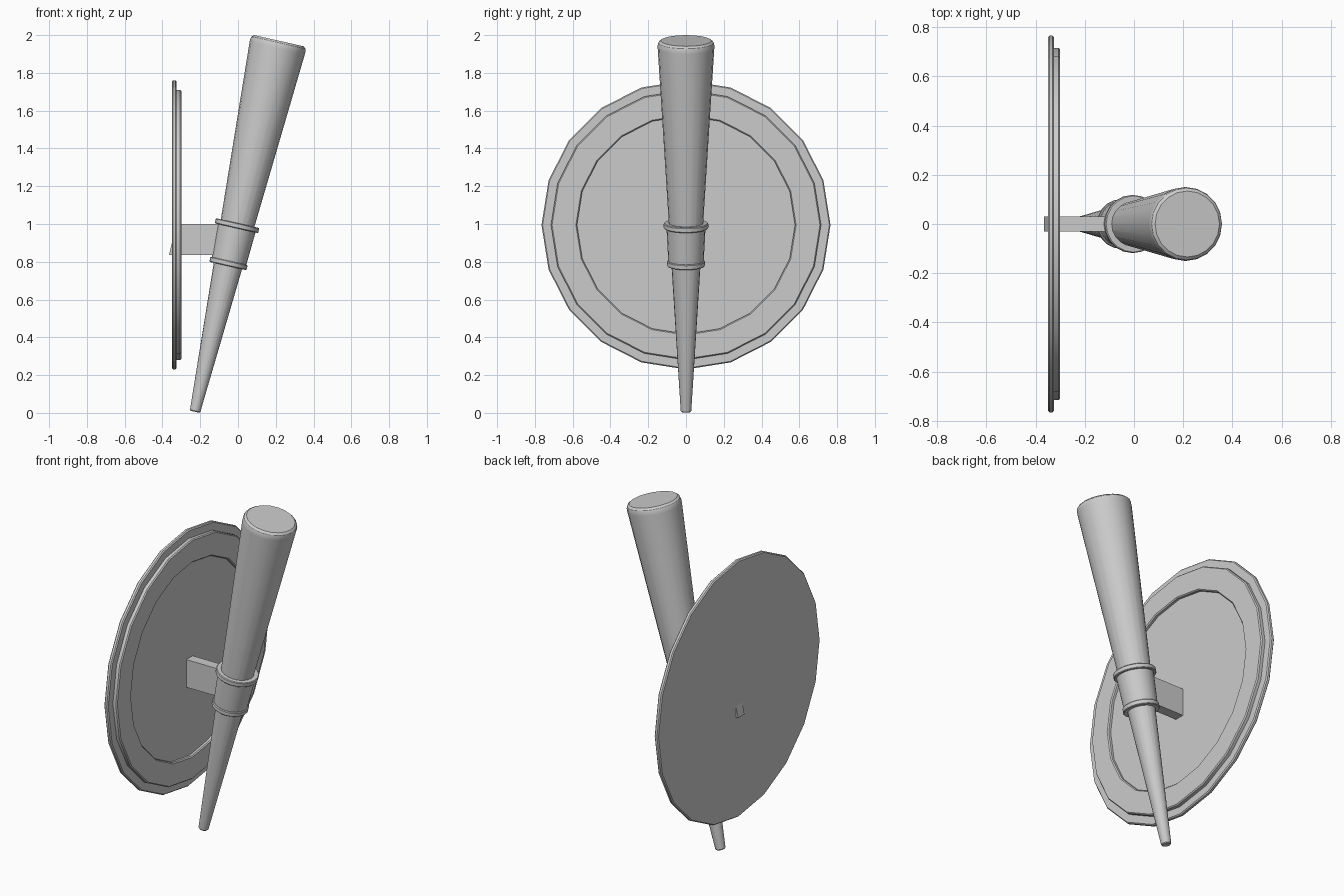
import bpy, bmesh, math
from mathutils import Matrix, Vector

if "Cube" in bpy.data.objects:
    bpy.data.objects.remove(bpy.data.objects["Cube"])

TILT = math.radians(12.75)
SIDES = 20


def finish(name, bm):
    bmesh.ops.recalc_face_normals(bm, faces=bm.faces)
    me = bpy.data.meshes.new(name)
    bm.to_mesh(me)
    bm.free()
    ob = bpy.data.objects.new(name, me)
    bpy.context.collection.objects.link(ob)
    bpy.ops.object.select_all(action='DESELECT')
    bpy.context.view_layer.objects.active = ob
    ob.select_set(True)
    bpy.ops.object.shade_smooth_by_angle(angle=math.radians(30))
    return ob


def lathe(name, profile, matrix, closed=False):
    """Turn (radius, height) points around local z; open ends get capped."""
    bm = bmesh.new()
    rings = []
    for r, h in profile:
        rings.append([bm.verts.new((r * math.cos(a), r * math.sin(a), h))
                      for a in (math.tau * i / SIDES for i in range(SIDES))])
    pairs = list(zip(rings, rings[1:]))
    if closed:
        pairs.append((rings[-1], rings[0]))
    for lo, hi in pairs:
        for i in range(SIDES):
            j = (i + 1) % SIDES
            bm.faces.new((lo[i], lo[j], hi[j], hi[i]))
    if not closed:
        bm.faces.new(rings[0])
        bm.faces.new(rings[-1])
    bm.transform(matrix)
    return finish(name, bm)


# stepped round wall plate with a recessed centre
lathe("wall_plate",
      [(.759, -.35), (.765, -.344), (.765, -.331), (.759, -.325),
       (.715, -.325), (.715, -.306), (.709, -.30), (.583, -.30),
       (.577, -.306), (.577, -.32)],
      Matrix.Translation((0, 0, .995)) @ Matrix.Rotation(math.pi / 2, 4, 'Y'))

# tilted tapering torch shaft
axis = Matrix.Translation((-.228, 0, .006)) @ Matrix.Rotation(TILT, 4, 'Y')
lathe("torch_shaft",
      [(.024, 0), (.028, .005), (.150, 1.975), (.150, 1.99),
       (.146, 2.004), (.134, 2.014)], axis)

# sleeve and its two collars
lathe("sleeve", [(.082, .80), (.093, .80), (.104, 1.01), (.085, 1.01)], axis, True)
for name, r, s in (("upper_collar", .118, 1.01), ("lower_collar", .101, .805)):
    t, b = .014, .004
    lathe(name, [(.07, s - t), (r - b, s - t), (r, s - t + b),
                 (r, s + t - b), (r - b, s + t), (.07, s + t)], axis, True)

# bracket arm, sheared to follow the tilt and poking through the plate
bm = bmesh.new()
bmesh.ops.create_cube(bm, size=1)
for v in bm.verts:
    z = .835 + (v.co.z + .5) * .165
    x = (-.365 if v.co.x < 0 else -.06) + (z - .835) * math.tan(TILT)
    v.co = Vector((x, v.co.y * .06, z))
finish("bracket_arm", bm)
